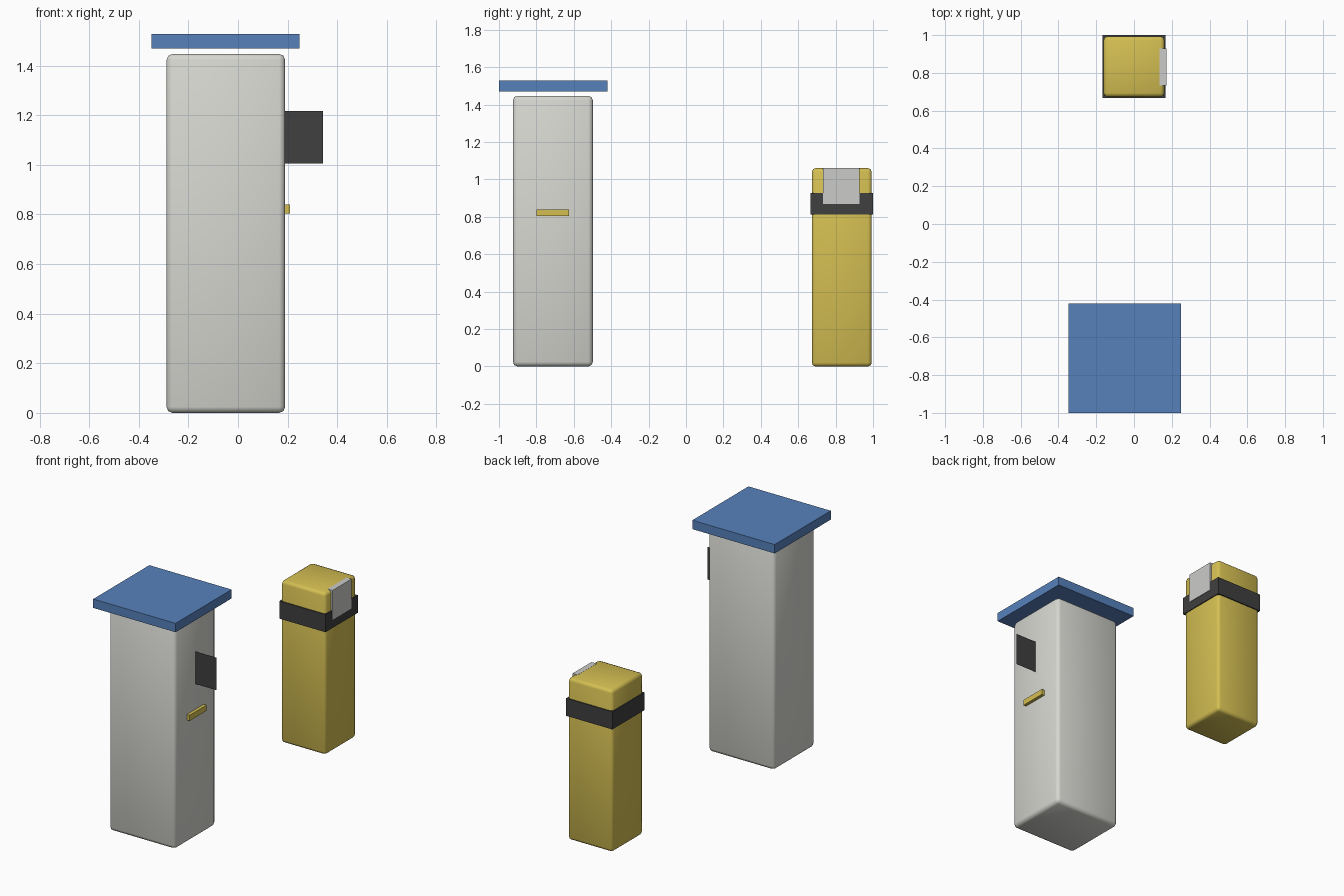
import bpy
import bmesh

cube = bpy.data.objects.get("Cube")
if cube:
    bpy.data.objects.remove(cube, do_unlink=True)


def material(name, colour):
    mat = bpy.data.materials.new(name)
    mat.use_nodes = True
    mat.diffuse_color = (*colour, 1)
    mat.node_tree.nodes["Principled BSDF"].inputs["Base Color"].default_value = (*colour, 1)
    return mat


grey = material("warm light grey", (0.68, 0.68, 0.64))
blue = material("blue", (0.095, 0.22, 0.50))
yellow = material("mustard yellow", (0.66, 0.52, 0.085))
dark = material("charcoal", (0.05, 0.05, 0.05))
pale = material("pale grey", (0.60, 0.60, 0.59))


def finish(name, bm, mat):
    mesh = bpy.data.meshes.new(name)
    bm.to_mesh(mesh)
    bm.free()
    mesh.materials.append(mat)
    obj = bpy.data.objects.new(name, mesh)
    bpy.context.collection.objects.link(obj)
    return obj


def box(name, x, y, z, mat, bevel=0):
    """Box from (min, max) pairs, optionally with soft rounded edges."""
    bm = bmesh.new()
    bmesh.ops.create_cube(bm, size=1)
    for v in bm.verts:
        v.co = [(a + b) / 2 + c * (b - a) for c, (a, b) in zip(v.co, (x, y, z))]
    obj = finish(name, bm, mat)
    if bevel:
        mod = obj.modifiers.new("soft edges", "BEVEL")
        mod.width = bevel
        mod.segments = 2
        obj.data.shade_smooth()
    return obj


# Tall cabinet with a floating roof slab
box("cabinet_body", (-0.288, 0.19), (-0.925, -0.498), (0, 1.447), grey, 0.024)
box("cabinet_roof", (-0.348, 0.248), (-1.0, -0.42), (1.47, 1.528), blue)
box("cabinet_handle", (0.17, 0.21), (-0.80, -0.625), (0.803, 0.84), yellow)

# Single-sheet sign standing out from the cabinet wall
bm = bmesh.new()
corners = [(0.13, 1.005), (0.343, 1.005), (0.343, 1.218), (0.13, 1.218)]
bm.faces.new([bm.verts.new((x, -0.71, z)) for x, z in corners])
finish("cabinet_side_sign", bm, dark)

# Short post with a band and a plate on its upper side
box("post_body", (-0.161, 0.161), (0.673, 0.993), (0, 1.06), yellow, 0.02)
box("post_band", (-0.167, 0.167), (0.666, 1.0), (0.812, 0.927), dark)
box("post_plate", (0.135, 0.171), (0.733, 0.928), (0.868, 1.061), pale)
